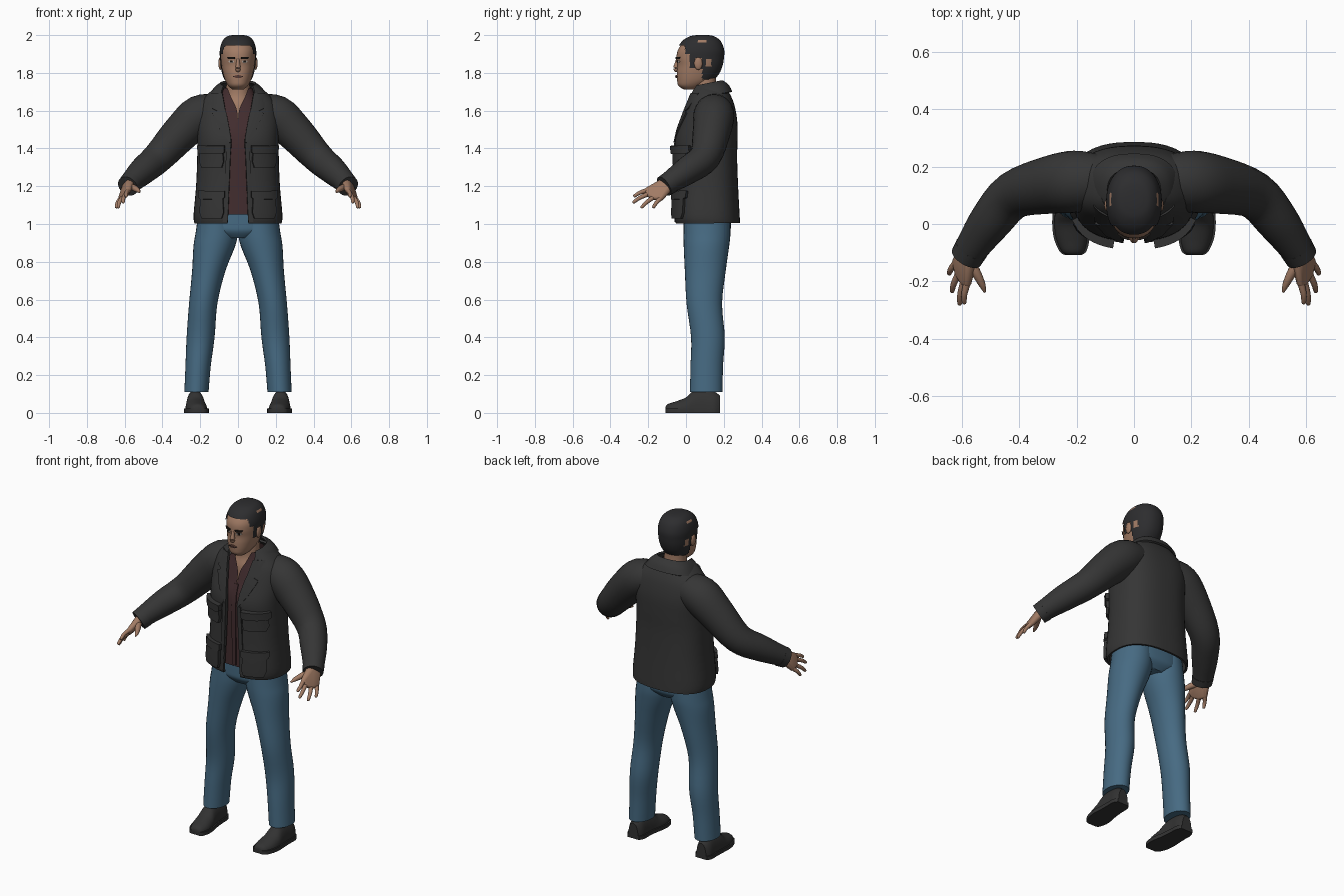
import bpy, bmesh, math
from mathutils import Vector, Matrix

if "Cube" in bpy.data.objects:
    bpy.data.objects.remove(bpy.data.objects["Cube"])


def material(name, *rgb):
    m = bpy.data.materials.new(name)
    m.use_nodes = True
    m.diffuse_color = (*rgb, 1)
    m.node_tree.nodes["Principled BSDF"].inputs["Base Color"].default_value = (*rgb, 1)
    return m


JACKET = material("charcoal cloth", .036, .036, .036)
DENIM = material("blue denim", .062, .145, .225)
SKIN = material("skin", .36, .20, .13)
HAIR = material("dark hair", .026, .026, .028)
SHIRT = material("maroon cloth", .055, .026, .028)
LEATHER = material("black leather", .032, .032, .032)
DARK = material("near black", .015, .012, .01)
LIP = material("lips", .24, .105, .08)
WHITE = material("eye white", .5, .45, .4)


def smooth(rows, k=4):
    """Catmull-Rom interpolation of tuples."""
    out = []
    for i in range(len(rows) - 1):
        four = rows[max(i - 1, 0)], rows[i], rows[i + 1], rows[min(i + 2, len(rows) - 1)]
        for j in range(k):
            t = j / k
            out.append(tuple(b + .5 * t * (c - a + t * (2*a - 5*b + 4*c - d + t * (3*(b - c) + d - a)))
                             for a, b, c, d in zip(*four)))
    return out + [tuple(rows[-1])]


def finish(name, bm, mats, thick=0, angle=40):
    bmesh.ops.recalc_face_normals(bm, faces=bm.faces)
    me = bpy.data.meshes.new(name)
    bm.to_mesh(me)
    bm.free()
    for m in mats:
        me.materials.append(m)
    ob = bpy.data.objects.new(name, me)
    bpy.context.collection.objects.link(ob)
    bpy.ops.object.select_all(action='DESELECT')
    bpy.context.view_layer.objects.active = ob
    ob.select_set(True)
    if thick:
        mod = ob.modifiers.new("thickness", 'SOLIDIFY')
        mod.thickness, mod.offset = thick, 0
        bpy.ops.object.modifier_apply(modifier=mod.name)
    bpy.ops.object.shade_smooth_by_angle(angle=math.radians(angle))
    return ob


def loft(name, rings, *mats, closed=True, thick=0, keep=None, index=None):
    """Skin a list of point rings; keep and index are rules on face centres."""
    bm = bmesh.new()
    vs = [[bm.verts.new(p) for p in r] for r in rings]
    n = len(vs[0])
    for a, b in zip(vs, vs[1:]):
        for i in range(n if closed else n - 1):
            j = (i + 1) % n
            bm.faces.new((a[i], a[j], b[j], b[i]))
    if closed:
        bm.faces.new(vs[0])
        bm.faces.new(vs[-1])
    if keep:
        lost = [f for f in bm.faces if not keep(f.calc_center_median())]
        bmesh.ops.delete(bm, geom=lost, context='FACES')
    if index:
        for f in bm.faces:
            f.material_index = index(f.calc_center_median())
    return finish(name, bm, mats, thick)


def body_rings(rows, n=2.5, segs=48, tilt=0):
    """Superellipse rings from rows of z, front y, back y, half width, half opening."""
    rings = []
    for z, yf, yb, rx, gap in rows:
        a0 = math.asin(min(1, (max(gap, 0) / rx) ** (n / 2)))
        ring = []
        for i in range(segs):
            a = a0 + (2 * math.pi - 2 * a0) * i / (segs - 1 if gap else segs)
            s, c = math.sin(a), math.cos(a)
            y = (yf + yb) / 2 - (yb - yf) / 2 * math.copysign(abs(c) ** (2 / n), c)
            ring.append((rx * math.copysign(abs(s) ** (2 / n), s), y, z + tilt * (y - .12)))
        rings.append(ring)
    return rings


def front_y(rows, x, z, n):
    for a, b in zip(rows, rows[1:]):
        if a[0] <= z <= b[0]:
            t = (z - a[0]) / (b[0] - a[0])
            _, yf, yb, rx, _ = (p + t * (q - p) for p, q in zip(a, b))
            return (yf + yb) / 2 - (yb - yf) / 2 * max(0, 1 - min(1, abs(x) / rx) ** n) ** (1 / n)


def plate(name, base, n, edges, mat, depth, side=1):
    """Plate that follows the front of a lofted body; edges are z, inner x, outer x."""
    rings = []
    for z, x0, x1 in edges:
        xs = [x0 + (x1 - x0) * i / 8 for i in range(9)]
        rings.append([(side * x, front_y(base, x, z, n) - depth / 2, z) for x in xs])
    return loft(name, rings, mat, closed=False, thick=depth)


def tube(name, rows, mat, segs=20, flat=1):
    rows = smooth(rows)
    pts = [Vector(r[:3]) for r in rows]
    rings = []
    for i, p in enumerate(pts):
        d = pts[min(i + 1, len(pts) - 1)] - pts[max(i - 1, 0)]
        q = d.to_track_quat('Z', 'X')
        r = rows[i][3]
        angles = [2 * math.pi * k / segs for k in range(segs)]
        rings.append([p + q @ Vector((r * math.cos(a), r * flat * math.sin(a), 0)) for a in angles])
    return loft(name, rings, mat)


# Jacket shell, open down the front
coat = smooth([(1.005, -.05, .28, .225, .055), (1.05, -.058, .278, .229, .052),
               (1.2, -.052, .27, .216, .046), (1.35, -.05, .265, .21, .04),
               (1.45, -.052, .267, .21, .036), (1.55, -.02, .265, .213, .058),
               (1.63, .008, .25, .198, .073), (1.68, .025, .23, .16, .085),
               (1.72, .035, .205, .112, .085)])
loft("jacket_body", body_rings(coat), JACKET, closed=False, thick=.012)
collar = smooth([(1.675, .005, .24, .15, .09), (1.715, .02, .22, .122, .085), (1.742, .035, .19, .09, .075)])
loft("jacket_collar", body_rings(collar, tilt=.2), JACKET, closed=False, thick=.012)

# Shirt with an open neck
shirt = smooth([(1.05, -.035, .24, .19, .001), (1.2, -.035, .24, .19, .001), (1.45, -.035, .24, .19, .001),
                (1.55, -.008, .23, .17, .001), (1.61, .01, .21, .14, .008),
                (1.67, .028, .195, .1, .036), (1.72, .035, .182, .078, .056)])
loft("shirt", body_rings(shirt), SHIRT, closed=False)
plate("shirt_placket", shirt, 2.5, [(z / 100, -.013, .013) for z in range(106, 160, 6)], SHIRT, .006)

# Neck and head
neck = smooth([(1.52, .02, .2, .1, 0), (1.62, .022, .2, .09, 0), (1.68, .04, .17, .067, 0),
               (1.74, .042, .16, .062, 0), (1.8, .05, .16, .06, 0)])
loft("neck", body_rings(neck, 2.1), SKIN)
head = smooth([(1.712, -.012, .06, .03, 0), (1.732, -.04, .095, .052, 0), (1.76, -.047, .14, .068, 0),
               (1.8, -.048, .172, .08, 0), (1.84, -.045, .188, .087, 0), (1.88, -.05, .195, .09, 0),
               (1.92, -.043, .196, .09, 0), (1.96, -.015, .178, .077, 0),
               (1.983, .025, .145, .052, 0), (1.99, .06, .115, .025, 0)], 6)
loft("head", body_rings(head, 2.2, 64), SKIN)


def hairline(c):
    low = 1.945 if c.y < -.005 else 1.9 if c.y < .02 else 1.83 if c.y < .05 else 1.88 if c.y < .085 else 1.765
    return c.z > low


def thin_patch(c):
    crown = .06 < c.y < .11 and 1.958 < c.z < 1.974
    behind_ear = .105 < c.y < .135 and 1.835 < c.z < 1.875
    return int(crown or behind_ear)


cap = [(z + .01 * min(1, max(0, (z - 1.9) / .08)), yf - .006, yb + .006, rx + .006, 0) for z, yf, yb, rx, _ in head]
loft("hair", body_rings(cap, 2.2, 80), HAIR, SKIN, keep=hairline, index=thin_patch)

# Face
tube("nose", [(0, -.042, 1.88, .007), (0, -.05, 1.85, .01), (0, -.053, 1.828, .014),
              (0, -.05, 1.815, .013), (0, -.044, 1.81, .006)], SKIN)
plate("mouth", head, 2.2, [(1.774, -.012, .012), (1.78, -.026, .026), (1.788, -.01, .01)], LIP, .008)
plate("mouth_line", head, 2.2, [(1.7805, -.024, .024), (1.7825, -.024, .024)], DARK, .0095)

# Jeans seat
hips = smooth([(.925, .02, .2, .09, 0), (.96, -.008, .232, .19, 0), (1.0, -.012, .238, .212, 0), (1.08, -.012, .235, .2, 0)])
loft("jeans_seat", body_rings(hips, 2.4), DENIM)

for s, side in ((1, "left_"), (-1, "right_")):
    # Eyes, brows and ears
    plate(side + "brow", head, 2.2, [(1.874, .018, .05), (1.884, .016, .056)], DARK, .008, s)
    plate(side + "eye", head, 2.2, [(1.854, .026, .042), (1.86, .02, .05), (1.866, .026, .044)], WHITE, .004, s)
    plate(side + "iris", head, 2.2, [(1.855, .03, .04), (1.866, .029, .041)], DARK, .006, s)
    bm = bmesh.new()
    bmesh.ops.create_uvsphere(bm, u_segments=16, v_segments=10, radius=1,
                              matrix=Matrix.Translation((s * .093, .065, 1.85)) @ Matrix.Diagonal((.011, .022, .034, 1)))
    finish(side + "ear", bm, [SKIN])

    # Lapel, pockets and front hem band
    plate(side + "lapel", coat, 2.5, [(1.43, .036, .045), (1.5, .044, .095), (1.585, .06, .135), (1.597, .065, .108),
                                     (1.61, .068, .135), (1.69, .082, .138)], JACKET, .014, s)
    for label, low, high in (("chest", 1.3, 1.4), ("hip", 1.03, 1.16)):
        plate(side + label + "_pocket", coat, 2.5, [(low, .085, .185), (low + .03, .075, .195), (high, .08, .19)],
              JACKET, .026, s)
        plate(side + label + "_flap", coat, 2.5, [(high - .03, .085, .19), (high - .02, .07, .2), (high + .015, .07, .2)],
              JACKET, .036 if label == "chest" else .03, s)
    plate(side + "front_band", coat, 2.5, [(1.01, .056, .08), (1.2, .047, .07), (1.43, .037, .06)], JACKET, .012, s)

    # Sleeve
    tube(side + "sleeve", [(s * x, y, z, r) for x, y, z, r in (
        (.1, .155, 1.6, .085), (.2, .148, 1.575, .108), (.3, .135, 1.485, .1), (.42, .1, 1.355, .083),
        (.5, .01, 1.285, .074), (.56, -.075, 1.228, .06), (.582, -.112, 1.203, .055))], JACKET, 28)
    tube(side + "cuff", [(s * x, y, z, r) for x, y, z, r in (
        (.566, -.085, 1.22, .06), (.584, -.116, 1.2, .057))], JACKET, 28)

    # Hand
    wrist = Vector((s * .582, -.11, 1.203))
    spread = Vector((s * .007, .014, -.007))
    tips = {"index": (.592, -.278, 1.145), "middle": (.608, -.282, 1.112),
            "ring": (.635, -.238, 1.085), "little": (.645, -.175, 1.085)}
    spots = [wrist + spread * k for k in (-1.2, 1.2)]
    for k, (finger, (x, y, z)) in enumerate(tips.items()):
        tip, root = Vector((s * x, y, z)), wrist + spread * (k - 1.5)
        knuckle = root.lerp(tip, .5)
        spots.append(knuckle)
        bend = root.lerp(tip, .78) + Vector((s * .004, 0, .005))
        tube(side + finger + "_finger", [(*root.lerp(tip, .4), .012), (*knuckle, .0125), (*bend, .0105),
                                         (*bend.lerp(tip, .85), .008), (*tip, .003)], SKIN, 12)
    tube(side + "thumb", [(s * .577, -.125, 1.198, .018), (s * .553, -.165, 1.192, .017),
                          (s * .53, -.21, 1.178, .012), (s * .52, -.238, 1.168, .004)], SKIN, 12)
    bm = bmesh.new()
    for i, p in enumerate(spots):
        ball = bmesh.new()
        bmesh.ops.create_icosphere(ball, subdivisions=2, radius=.026 if i < 2 else .015)
        for v in ball.verts:
            bm.verts.new(v.co + p)
        ball.free()
    hull = bmesh.ops.convex_hull(bm, input=bm.verts)
    inner = {g for g in hull["geom_interior"] + hull["geom_unused"] if isinstance(g, bmesh.types.BMVert)}
    bmesh.ops.delete(bm, geom=list(inner), context='VERTS')
    finish(side + "palm", bm, [SKIN], angle=70)

    # Trouser leg: rows of z, centre x, centre y, half width, half depth
    leg = smooth([(.11, .22, .107, .064, .086), (.25, .211, .11, .067, .086), (.4, .198, .116, .074, .089),
                  (.58, .184, .097, .075, .094), (.75, .155, .102, .088, .108), (.88, .126, .108, .11, .12),
                  (.95, .113, .111, .112, .124), (1.05, .105, .111, .105, .122)])
    turn = [2 * math.pi * k / 32 for k in range(32)]
    loft(side + "trouser_leg", [[(s * (cx + rx * math.cos(a)), cy + ry * math.sin(a), z) for a in turn]
                                for z, cx, cy, rx, ry in leg], DENIM)

    # Shoe: rows of y, centre x, half width, height
    shoe = smooth([(-.108, .212, .022, .02), (-.095, .213, .04, .035), (-.05, .217, .055, .05), (0, .222, .056, .07),
                   (.04, .225, .051, .105), (.1, .227, .047, .112), (.15, .228, .046, .1), (.18, .228, .032, .08)])
    arch = [math.pi * k / 16 for k in range(17)]
    loft(side + "shoe", [[(s * (cx + w * math.cos(a)), y, .012 + h * math.sin(a) ** .8) for a in arch]
                         for y, cx, w, h in shoe], LEATHER)
    loft(side + "sole", [[(s * (cx + dx * (w + .007)), y, z) for dx, z in ((-1, .0), (1, .0), (1, .022), (-1, .022))]
                         for y, cx, w, h in shoe], LEATHER)
